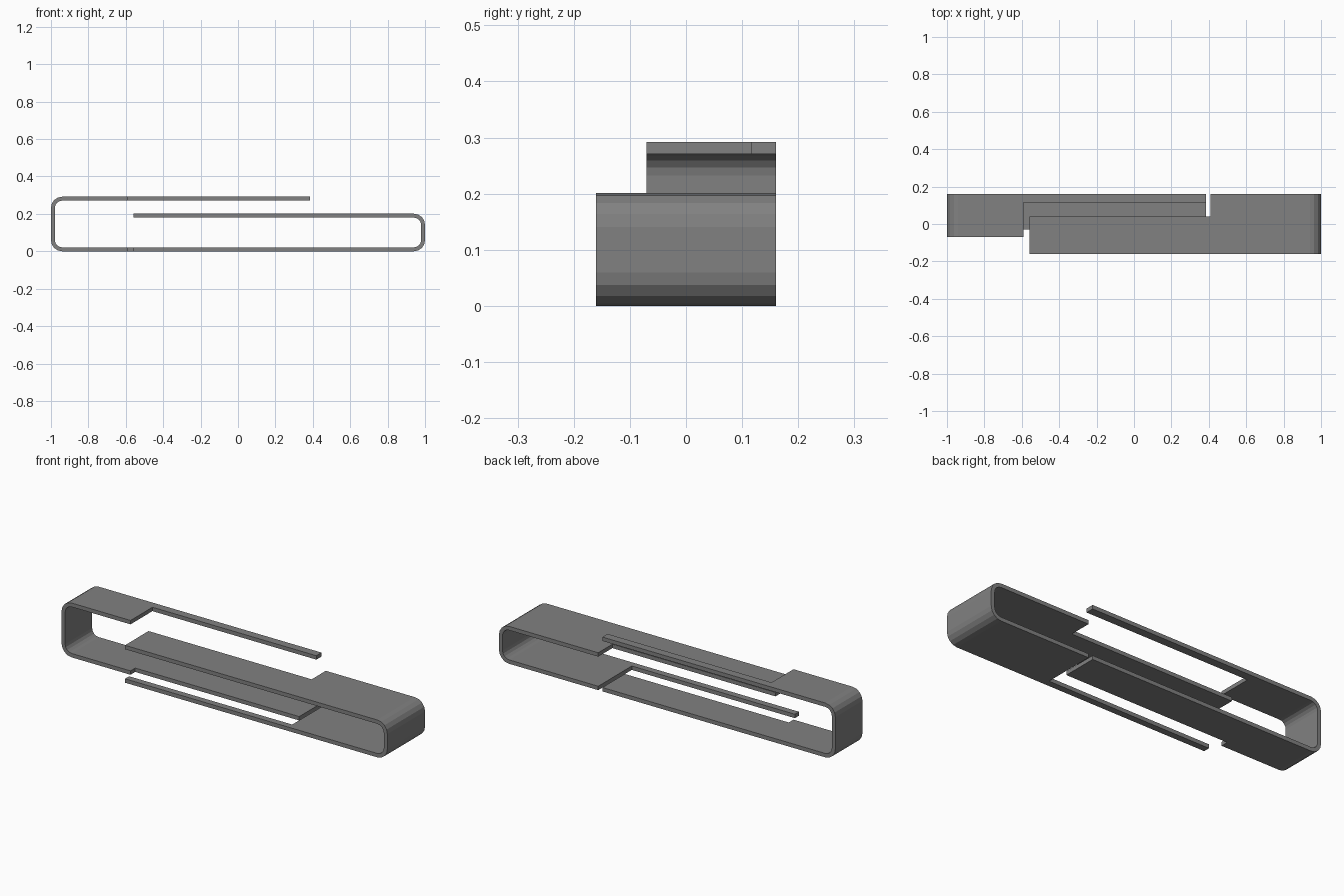
import bpy, bmesh, math

cube = bpy.data.objects.get("Cube")
if cube:
    bpy.data.objects.remove(cube, do_unlink=True)

THICK, RADIUS, STEPS = 0.021, 0.06, 4

mat = bpy.data.materials.new("grey metal")
mat.use_nodes = True
GREY = (0.22, 0.22, 0.22, 1)
mat.diffuse_color = GREY
mat.node_tree.nodes["Principled BSDF"].inputs["Base Color"].default_value = GREY


def mesh_object(name, bm):
    bmesh.ops.recalc_face_normals(bm, faces=bm.faces)
    mesh = bpy.data.meshes.new(name)
    bm.to_mesh(mesh)
    bm.free()
    mesh.materials.append(mat)
    obj = bpy.data.objects.new(name, mesh)
    bpy.context.collection.objects.link(obj)
    return obj


def bend(side, height, tip, inset):
    """Points along a C: lower arm, two rounded corners, upper arm."""
    r = RADIUS - inset
    cx = 1 - RADIUS
    pts = [(tip, inset)]
    for cz, start in ((RADIUS, -90), (height - RADIUS, 0)):
        for i in range(STEPS + 1):
            a = math.radians(start + 90 * i / STEPS)
            pts.append((side * (cx + r * math.cos(a)), cz + r * math.sin(a)))
    return pts + [(tip, height - inset)]


def strip(name, side, height, tip, y0, y1):
    """Folded sheet: the C profile extruded across its width."""
    bm = bmesh.new()
    outer = bend(side, height, tip, 0)
    inner = bend(side, height, tip, THICK)
    rings = [[[bm.verts.new((x, y, z)) for x, z in path] for path in (outer, inner)]
             for y in (y0, y1)]
    (fo, fi), (bo, bi) = rings
    for a, b in ((fo, fi), (bo, bi), (fo, bo), (fi, bi)):
        for i in range(len(a) - 1):
            bm.faces.new((a[i], a[i + 1], b[i + 1], b[i]))
    for i in (0, -1):
        bm.faces.new((fo[i], fi[i], bi[i], bo[i]))
    return mesh_object(name, bm)


def notch(obj, xs, ys, zs):
    """Cut a box-shaped notch out of one arm."""
    bm = bmesh.new()
    bmesh.ops.create_cube(bm, size=1)
    for v in bm.verts:
        v.co = [lo if c < 0 else hi for c, (lo, hi) in zip(v.co, (xs, ys, zs))]
    cutter = mesh_object("notch_cutter", bm)
    cutter.hide_render = True
    mod = obj.modifiers.new("notch", 'BOOLEAN')
    mod.operation, mod.solver, mod.object = 'DIFFERENCE', 'EXACT', cutter
    bpy.context.view_layer.objects.active = obj
    bpy.ops.object.modifier_apply(modifier=mod.name)
    bpy.data.objects.remove(cutter, do_unlink=True)


LOWER, UPPER = (-0.1, 0.1), (0.1, 0.5)

# Tall clip: thin upper finger, wide lower tongue
tall = strip("tall_clip", -1, 0.292, 0.385, -0.07, 0.16)
notch(tall, (-0.59, 0.6), (-0.3, 0.116), UPPER)
notch(tall, (-0.59, 0.6), (-0.3, -0.03), LOWER)

# Low clip: wide upper tongue, thin lower finger
low = strip("low_clip", 1, 0.201, -0.56, -0.16, 0.16)
notch(low, (-0.8, 0.41), (0.04, 0.3), UPPER)
notch(low, (-0.8, 0.41), (-0.125, 0.3), LOWER)
